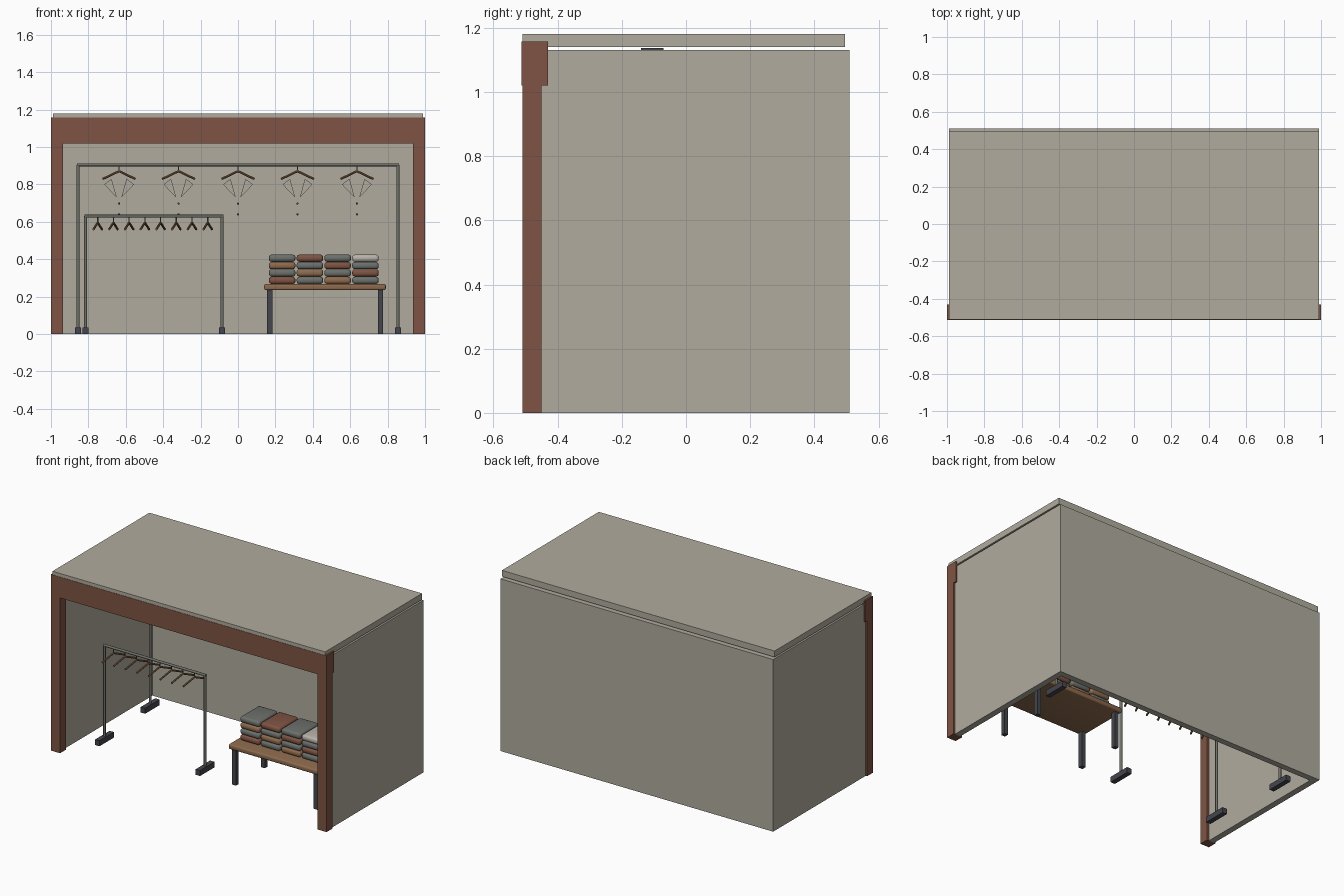
import bpy, bmesh
from math import cos, sin, radians
from mathutils import Vector

cube = bpy.data.objects.get("Cube")
if cube:
    bpy.data.objects.remove(cube, do_unlink=True)


def material(name, r, g, b):
    m = bpy.data.materials.new(name)
    m.use_nodes = True
    m.diffuse_color = (r, g, b, 1)
    m.node_tree.nodes["Principled BSDF"].inputs["Base Color"].default_value = (r, g, b, 1)
    return m


plaster = material("warm_plaster", .44, .41, .345)
rust = material("rust_brown", .21, .088, .056)
steel = material("grey_steel", .16, .165, .14)
dark = material("charcoal", .058, .061, .072)
wood = material("wood", .27, .145, .075)
grey = material("grey_cloth", .15, .16, .145)
pale = material("pale_cloth", .48, .45, .40)


def finish(name, bm, mat, smooth=False):
    bmesh.ops.recalc_face_normals(bm, faces=bm.faces)
    mesh = bpy.data.meshes.new(name)
    bm.to_mesh(mesh)
    bm.free()
    mesh.materials.append(mat)
    ob = bpy.data.objects.new(name, mesh)
    bpy.context.scene.collection.objects.link(ob)
    if smooth:
        bpy.ops.object.select_all(action="DESELECT")
        ob.select_set(True)
        bpy.context.view_layer.objects.active = ob
        bpy.ops.object.shade_smooth_by_angle(angle=radians(40))
    return ob


def box(name, x, y, z, mat, bevel=0):
    """Box spanning the given (low, high) ranges."""
    bm = bmesh.new()
    bmesh.ops.create_cube(bm, size=1)
    for v in bm.verts:
        v.co = [(lo + hi) / 2 + c * (hi - lo) for c, (lo, hi) in zip(v.co, (x, y, z))]
    if bevel:
        bmesh.ops.bevel(bm, geom=bm.edges[:], offset=bevel, segments=3,
                        profile=.5, affect="EDGES")
    return finish(name, bm, mat, bool(bevel))


def around(c, half):
    return (c - half, c + half)


def rod(name, a, b, radius, mat, sides=12):
    a, b = Vector(a), Vector(b)
    bm = bmesh.new()
    bmesh.ops.create_cone(bm, cap_ends=True, segments=sides, radius1=radius,
                          radius2=radius, depth=(b - a).length)
    bm.transform(Vector((0, 0, 1)).rotation_difference(b - a).to_matrix().to_4x4())
    bmesh.ops.translate(bm, vec=(a + b) / 2, verts=bm.verts)
    return finish(name, bm, mat, True)


# Shell: walls, floating roof and front portal
box("back_wall", (-.99, .99), (.47, .51), (0, 1.13), plaster)
box("roof", (-.99, .99), (-.51, .495), (1.14, 1.18), plaster)
box("front_beam", (-1, 1), (-.512, -.43), (1.02, 1.157), rust)
box("ceiling_track", (-.85, .85), (-.14, -.07), (1.115, 1.137), dark)
for side, s in (("right", -1), ("left", 1)):
    box(side + "_wall", sorted((s * .95, s * .99)), (-.45, .47), (0, 1.13), plaster)
    box(side + "_post", sorted((s * .935, s)), (-.51, -.45), (0, 1.02), rust)


def rack(name, x0, x1, y, top):
    for i, x in enumerate((x0, x1)):
        rod(f"{name}_upright_{i}", (x, y, .03), (x, y, top), .008, steel)
        box(f"{name}_foot_{i}", around(x, .016), around(y, .075), (0, .036), dark)
    rod(name + "_rail", (x0 - .007, y, top), (x1 + .007, y, top), .008, steel)


def hanger(name, x, y, rail, yaw, length, drop):
    peak = Vector((x, y, rail - .034))
    rod(name + "_hook", (x, y, rail), peak, .003, steel, 8)
    for s in (-1, 1):
        tip = peak + Vector((s * length * cos(yaw), s * length * sin(yaw), -drop))
        rod(f"{name}_arm_{s}", peak, tip, .006, wood, 8)


# Tall rack with wide hangers, lapel flaps and buttons
rack("tall_rack", -.855, .855, .31, .905)
for i in range(5):
    x, y = (i - 2) * .318, .31
    hanger(f"wide_hanger_{i}", x, y, .905, 0, .088, .042)
    for s in (-1, 1):
        bm = bmesh.new()
        flap = [(.04, .83), (.08, .8), (.012, .73)]
        face = bm.faces.new([bm.verts.new((x + s * px, y - .02, pz)) for px, pz in flap])
        out = bmesh.ops.extrude_face_region(bm, geom=[face])["geom"]
        bmesh.ops.translate(bm, vec=(0, .004, 0),
                            verts=[g for g in out if isinstance(g, bmesh.types.BMVert)])
        finish(f"lapel_{i}_{s}", bm, plaster)
    for z in (.64, .698):
        bm = bmesh.new()
        bmesh.ops.create_uvsphere(bm, u_segments=10, v_segments=6, radius=.006)
        bmesh.ops.translate(bm, vec=(x, y - .025, z), verts=bm.verts)
        finish(f"button_{i}", bm, dark, True)

# Low rack with hangers turned nearly sideways
rack("low_rack", -.815, -.085, -.22, .63)
for i in range(8):
    hanger(f"turned_hanger_{i}", -.75 + i * .084, -.22, .63, radians(75), .088, .036)

# Display table
box("table_top", (.14, .79), (-.30, .06), (.235, .268), wood, .009)
for x in (.17, .762):
    for y in (-.27, .03):
        box("table_leg", around(x, .014), around(y, .014), (0, .237), dark)

# Folded clothes, four stacks listed from bottom to top
stacks = [(rust, grey, wood, grey), (grey, wood, grey, rust),
          (wood, grey, rust, grey), (grey, rust, grey, pale)]
for i, stack in enumerate(stacks):
    for j, mat in enumerate(stack):
        z = .268 + j * .0395
        box(f"folded_cloth_{i}_{j}", around(.236 + i * .1485, .071),
            around(-.12, .1), (z, z + .0385), mat, .015)
